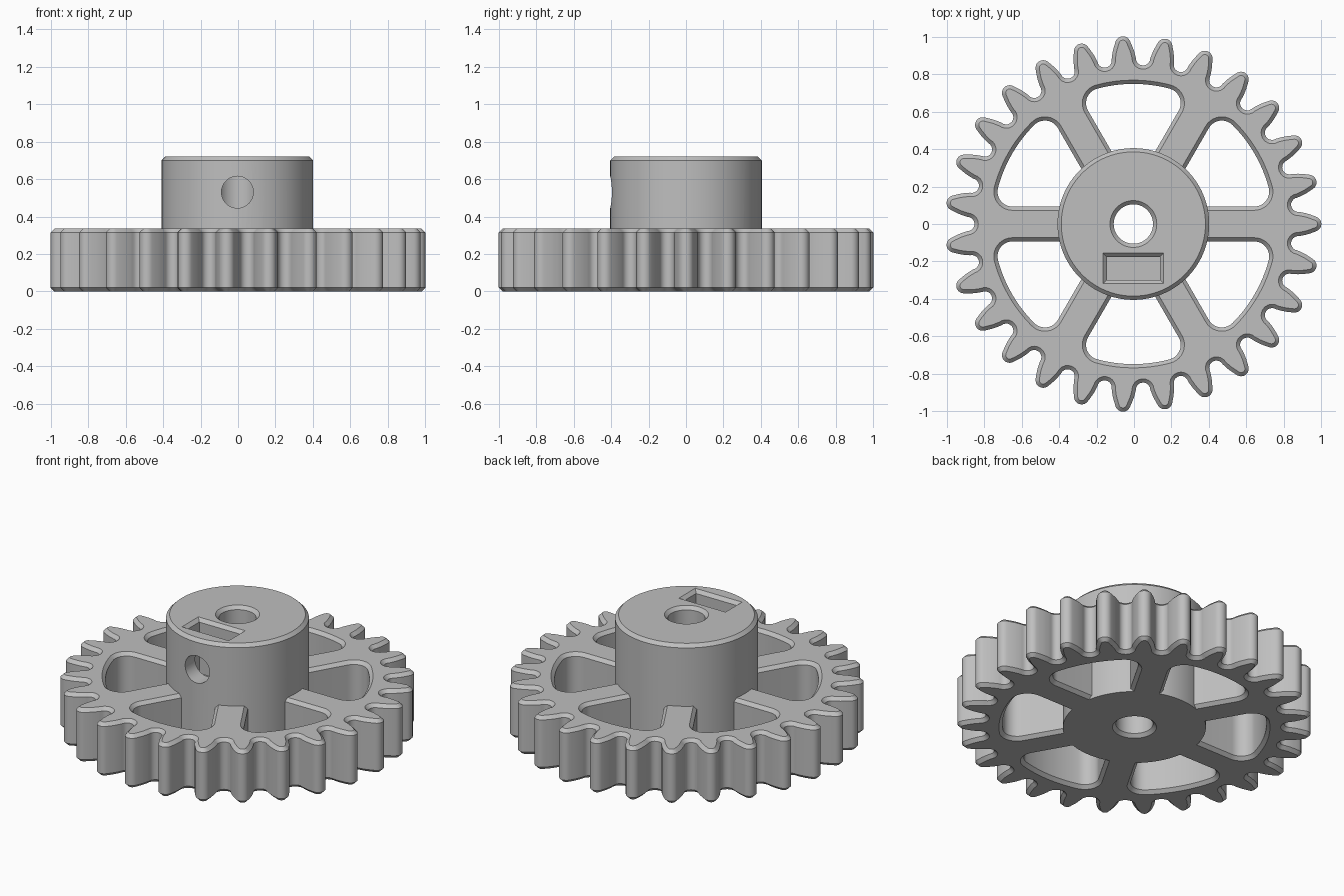
import bpy, bmesh
from math import sin, cos, tan, pi, acos, asin, radians
from mathutils import Vector, Matrix

cube = bpy.data.objects.get("Cube")
if cube:
    bpy.data.objects.remove(cube, do_unlink=True)

TEETH = 27
WHEEL_TOP, HUB_TOP = 0.335, 0.72
CHAMFER = 0.02

grey = bpy.data.materials.new("light_grey")
grey.use_nodes = True
grey.diffuse_color = (0.52, 0.52, 0.52, 1)
grey.node_tree.nodes["Principled BSDF"].inputs["Base Color"].default_value = (0.52, 0.52, 0.52, 1)


def polar(r, a):
    return Vector((r * cos(a), r * sin(a)))


def arc(centre, r, start, end, steps):
    return [centre + polar(r, start + (end - start) * i / steps) for i in range(steps + 1)]


def circle(r, steps=96):
    return arc(Vector((0, 0)), r, 0, 2 * pi, steps)[:-1]


def offset(points, d):
    """Move a counter-clockwise outline outwards by d."""
    result = []
    for i, p in enumerate(points):
        a = (p - points[i - 1]).normalized()
        b = (points[(i + 1) % len(points)] - p).normalized()
        na, nb = Vector((a.y, -a.x)), Vector((b.y, -b.x))
        result.append(p + (na + nb) * (d / (1 + na.dot(nb))))
    return result


def prism(name, levels):
    """Stack outlines of equal length into a closed solid."""
    bm = bmesh.new()
    rings = [[bm.verts.new((p.x, p.y, z)) for p in pts] for pts, z in levels]
    n = len(rings[0])
    for low, high in zip(rings, rings[1:]):
        for i in range(n):
            j = (i + 1) % n
            bm.faces.new((low[i], low[j], high[j], high[i]))
    bm.faces.new(rings[0][::-1])
    bm.faces.new(rings[-1])
    mesh = bpy.data.meshes.new(name)
    bm.to_mesh(mesh)
    bm.free()
    mesh.materials.append(grey)
    obj = bpy.data.objects.new(name, mesh)
    bpy.context.collection.objects.link(obj)
    return obj


def combine(target, tool, operation):
    """Apply a boolean and discard the tool."""
    tool.hide_render = True
    mod = target.modifiers.new("cut", "BOOLEAN")
    mod.operation, mod.solver, mod.object = operation, "EXACT", tool
    bpy.context.view_layer.update()
    graph = bpy.context.evaluated_depsgraph_get()
    mesh = bpy.data.meshes.new_from_object(target.evaluated_get(graph))
    target.modifiers.clear()
    target.data = mesh
    bpy.data.objects.remove(tool, do_unlink=True)


def through_cutter(name, outline, top):
    """Hole cutter that flares at both faces."""
    wide = offset(outline, CHAMFER)
    return prism(name, [(wide, -0.05), (wide, 0), (outline, CHAMFER),
                        (outline, top - CHAMFER), (wide, top), (wide, top + 0.05)])


# Toothed outline: rounded tip, involute flanks, rounded valley
PITCH = 0.934
BASE = PITCH * cos(radians(20))


def involute(r):
    a = acos(BASE / r)
    return tan(a) - a


def flank(r):
    return pi / (2 * TEETH) + involute(PITCH) - involute(r)


tip = arc(Vector((0.9626, 0)), 0.041, radians(-68), radians(68), 10)
side = [polar(r, flank(r)) for r in (0.96, 0.94, 0.92, 0.9)]
half_step = pi / TEETH
valley = arc(polar(0.8865, half_step), 0.0385, half_step - pi / 2, half_step - pi * 1.5, 10)
far_side = [polar(p.length, 2 * half_step - flank(p.length)) for p in reversed(side)]
tooth = tip + side + valley + far_side
outline = []
for k in range(TEETH):
    turn = Matrix.Rotation(2 * half_step * k, 2)
    outline += [turn @ p for p in tooth]

# Wheel with chamfered faces
inset = offset(outline, -CHAMFER)
gear = prism("spoked_gear", [(inset, 0), (outline, CHAMFER),
                             (outline, WHEEL_TOP - CHAMFER), (inset, WHEEL_TOP)])

# Six rounded openings between the spokes
SPOKE, RIM, FILLET = 0.093, 0.748, 0.08
corner = RIM - FILLET
lean = pi / 6 - asin((SPOKE + FILLET) / corner)
inner = polar(0.36, pi / 6) + polar(SPOKE, -pi / 3)
upper = arc(Vector((0, 0)), RIM, 0, lean, 6)
upper += arc(polar(corner, lean), FILLET, lean, pi * 2 / 3, 10)[1:] + [inner]
opening = upper + [Vector((p.x, -p.y)) for p in reversed(upper[1:])]
for k in range(6):
    turn = Matrix.Rotation(pi / 6 + k * pi / 3, 2)
    combine(gear, through_cutter("opening_cutter", [turn @ p for p in opening], WHEEL_TOP), "DIFFERENCE")

# Hub
rim = circle(0.405)
hub = prism("hub", [(rim, 0), (rim, HUB_TOP - CHAMFER), (offset(rim, -CHAMFER), HUB_TOP)])
combine(gear, hub, "UNION")

# Shaft bore
combine(gear, through_cutter("bore_cutter", circle(0.105, 64), HUB_TOP), "DIFFERENCE")

# Nut slot in the hub top
slot = [Vector(p) for p in ((-0.142, -0.298), (0.142, -0.298), (0.142, -0.175), (-0.142, -0.175))]
wide = offset(slot, CHAMFER)
combine(gear, prism("slot_cutter", [(slot, 0.38), (slot, HUB_TOP - CHAMFER), (wide, HUB_TOP),
                                    (wide, HUB_TOP + 0.05)]), "DIFFERENCE")

# Screw hole from the front into the bore
screw = prism("screw_cutter", [(circle(0.085, 48), 0), (circle(0.085, 48), 0.5)])
screw.data.transform(Matrix.Translation((0, 0, 0.53)) @ Matrix.Rotation(pi / 2, 4, "X"))
combine(gear, screw, "DIFFERENCE")

# Centre on the bounding box and shade
xs = [v.co.x for v in gear.data.vertices]
gear.data.transform(Matrix.Translation((-(min(xs) + max(xs)) / 2, 0, 0)))
bpy.ops.object.select_all(action="DESELECT")
gear.select_set(True)
bpy.context.view_layer.objects.active = gear
bpy.ops.object.shade_smooth_by_angle(angle=radians(30))
